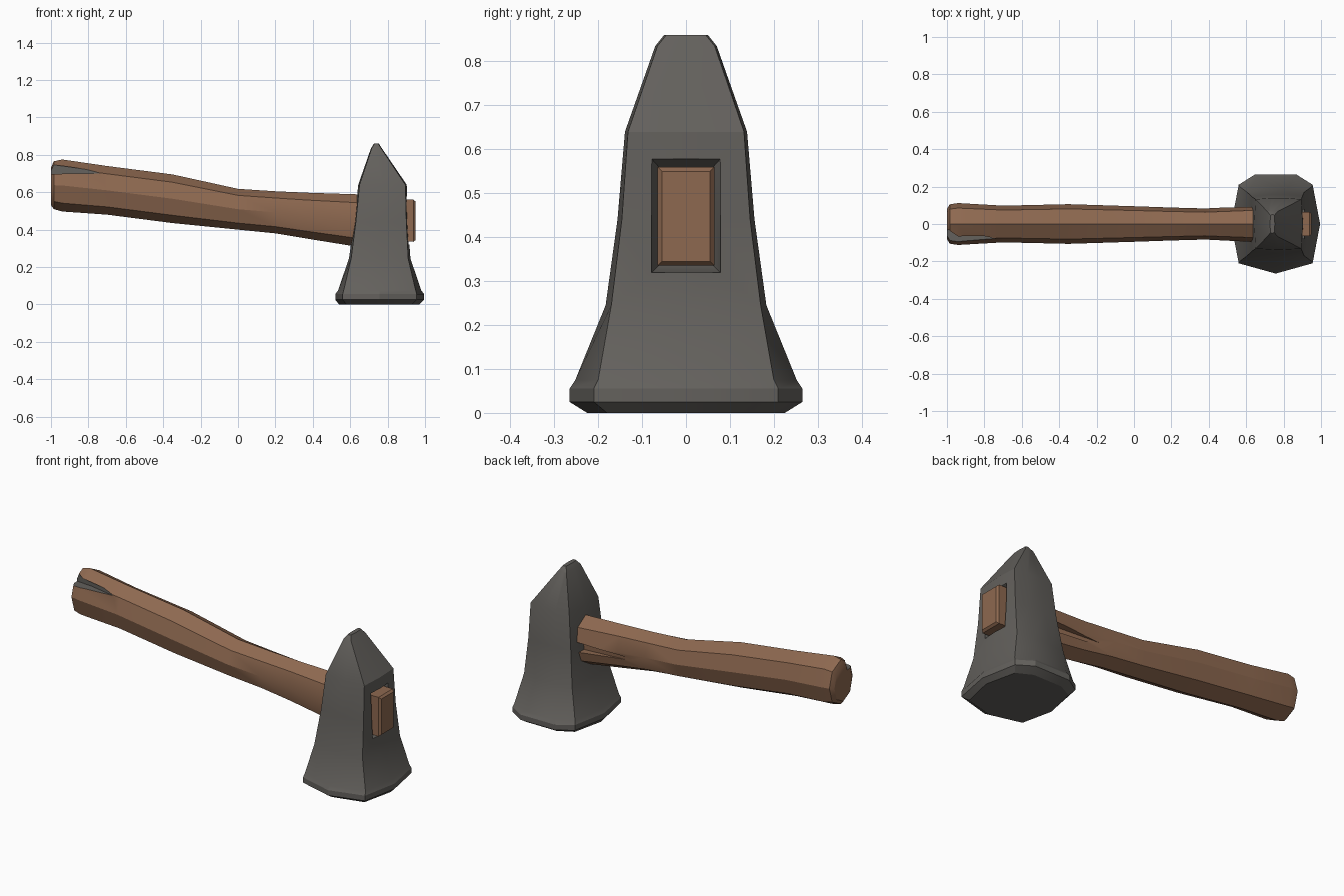
import bpy, bmesh, math

cube = bpy.data.objects.get("Cube")
if cube:
    bpy.data.objects.remove(cube)


def material(name, rgb):
    m = bpy.data.materials.new(name)
    m.use_nodes = True
    m.diffuse_color = (*rgb, 1)
    m.node_tree.nodes["Principled BSDF"].inputs["Base Color"].default_value = (*rgb, 1)
    return m


steel = material("dark steel", (0.125, 0.118, 0.108))
wood = material("brown wood", (0.27, 0.14, 0.08))


def loft(name, rings, mat):
    """Skin a list of equal-length vertex rings and cap both ends."""
    bm = bmesh.new()
    vs = [[bm.verts.new(p) for p in ring] for ring in rings]
    n = len(rings[0])
    for a, b in zip(vs, vs[1:]):
        for i in range(n):
            j = (i + 1) % n
            bm.faces.new((a[i], a[j], b[j], b[i]))
    bm.faces.new(vs[0])
    bm.faces.new(vs[-1])
    bmesh.ops.recalc_face_normals(bm, faces=bm.faces)
    me = bpy.data.meshes.new(name)
    bm.to_mesh(me)
    bm.free()
    me.materials.append(mat)
    ob = bpy.data.objects.new(name, me)
    bpy.context.collection.objects.link(ob)
    return ob


def rect(x, y0, y1, z0, z1):
    return [(x, y0, z0), (x, y1, z0), (x, y1, z1), (x, y0, z1)]


def select(ob):
    bpy.ops.object.select_all(action='DESELECT')
    ob.select_set(True)
    bpy.context.view_layer.objects.active = ob


def cut(ob, cutter):
    mod = ob.modifiers.new("cut", 'BOOLEAN')
    mod.operation = 'DIFFERENCE'
    mod.solver = 'EXACT'
    mod.material_mode = 'TRANSFER'
    mod.object = cutter
    cutter.hide_render = True
    select(ob)
    bpy.ops.object.modifier_apply(modifier=mod.name)
    bpy.data.objects.remove(cutter)


def smooth(ob, degrees):
    select(ob)
    bpy.ops.object.shade_smooth_by_angle(angle=math.radians(degrees))


# Hammer head: flared striking face below, narrow peen on top
def head_ring(z, x0, x1, bulge, yc, ym, back):
    xm = (x0 + x1) / 2
    return [(x0, -yc, z), (xm, -ym, z), (x1, -yc, z), (x1 + bulge, 0, z),
            (x1, yc, z), (xm + back, ym, z), (xm - back, ym, z),
            (x0, yc, z), (x0 - bulge, 0, z)]


head = loft("hammer_head", [head_ring(*r) for r in (
    (0.00, 0.58, 0.93, 0.04, 0.18, 0.225, 0.09),
    (0.025, 0.56, 0.955, 0.04, 0.21, 0.265, 0.11),
    (0.055, 0.56, 0.955, 0.04, 0.21, 0.265, 0.11),
    (0.075, 0.565, 0.95, 0.03, 0.20, 0.252, 0.10),
    (0.245, 0.605, 0.91, 0.012, 0.17, 0.183, 0.06),
    (0.44, 0.63, 0.90, 0.008, 0.146, 0.156, 0.05),
    (0.64, 0.65, 0.895, 0.007, 0.132, 0.139, 0.04),
    (0.835, 0.715, 0.765, 0.004, 0.065, 0.07, 0.01),
    (0.86, 0.73, 0.75, 0.003, 0.045, 0.05, 0.005))], steel)
cut(head, loft("socket_cutter", [rect(0.865, -0.062, 0.062, 0.335, 0.56),
                                 rect(0.90, -0.078, 0.078, 0.32, 0.578),
                                 rect(0.98, -0.078, 0.078, 0.32, 0.578)], steel))
smooth(head, 25)


# Handle: eight-sided, curved, ridge along the top
def handle_ring(x, bottom, top, w):
    h = top - bottom
    low, mid, up = bottom + 0.16 * h, bottom + 0.5 * h, top - 0.16 * h
    return [(x, 0, bottom), (x, 0.76 * w, low), (x, w, mid), (x, 0.76 * w, up),
            (x, 0, top), (x, -0.76 * w, up), (x, -w, mid), (x, -0.76 * w, low)]


handle = loft("handle", [handle_ring(*r) for r in (
    (-1.00, 0.53, 0.73, 0.08),
    (-0.985, 0.51, 0.765, 0.105),
    (-0.94, 0.497, 0.775, 0.112),
    (-0.70, 0.48, 0.74, 0.098),
    (-0.35, 0.435, 0.695, 0.106),
    (0.00, 0.40, 0.618, 0.095),
    (0.20, 0.38, 0.605, 0.088),
    (0.38, 0.35, 0.597, 0.083),
    (0.66, 0.305, 0.588, 0.097))], wood)

# Split at the free end and chip beside the head
cut(handle, loft("split_cutter", [rect(-1.05, -0.2, -0.025, 0.695, 0.755),
                                  rect(-0.9, -0.2, -0.045, 0.70, 0.735),
                                  rect(-0.70, -0.2, -0.085, 0.70, 0.705)], steel))
cut(handle, loft("chip_cutter", [rect(0.7, 0.03, 0.2, 0.40, 0.47),
                                 rect(0.25, 0.083, 0.2, 0.45, 0.455)], wood))
smooth(handle, 30)

# Handle end showing through the socket
peg = loft("handle_peg", [rect(0.80, -0.065, 0.065, 0.34, 0.56),
                          rect(0.938, -0.065, 0.065, 0.335, 0.56),
                          rect(0.95, -0.055, 0.055, 0.345, 0.55)], wood)
smooth(peg, 30)
